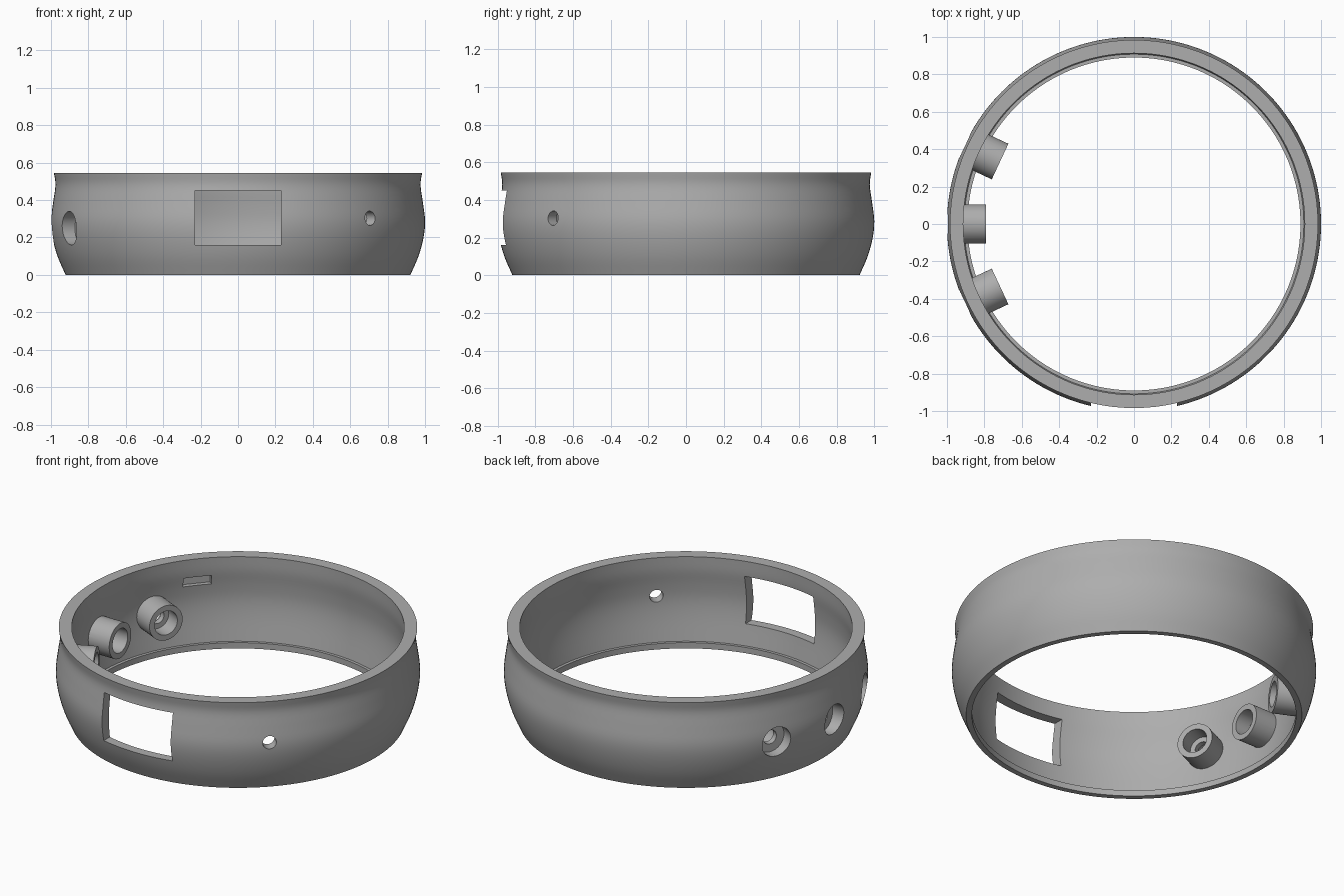
import bpy
import bmesh
import math
from mathutils import Matrix, Vector

cube = bpy.data.objects.get("Cube")
if cube:
    bpy.data.objects.remove(cube, do_unlink=True)

grey = bpy.data.materials.new("plain grey")
grey.use_nodes = True
colour = (0.42, 0.42, 0.42, 1)
grey.diffuse_color = colour
grey.node_tree.nodes["Principled BSDF"].inputs["Base Color"].default_value = colour

SEGMENTS = 160


def add_object(name, bm):
    bmesh.ops.recalc_face_normals(bm, faces=bm.faces[:])
    mesh = bpy.data.meshes.new(name)
    bm.to_mesh(mesh)
    bm.free()
    mesh.materials.append(grey)
    obj = bpy.data.objects.new(name, mesh)
    bpy.context.collection.objects.link(obj)
    return obj


def smooth_curve(points, steps=4):
    """Catmull-Rom curve through the (radius, height) points."""
    p = [Vector(q) for q in points]
    p = [2 * p[0] - p[1]] + p + [2 * p[-1] - p[-2]]
    out = []
    for a, b, c, d in zip(p, p[1:], p[2:], p[3:]):
        for i in range(steps):
            t = i / steps
            out.append(0.5 * (2 * b + (c - a) * t + (2 * a - 5 * b + 4 * c - d) * t ** 2
                              + (3 * b - a - 3 * c + d) * t ** 3))
    return out + [p[-2]]


def lathe(name, profile):
    bm = bmesh.new()
    rings = []
    for i in range(SEGMENTS):
        a = math.tau * i / SEGMENTS
        rings.append([bm.verts.new((r * math.cos(a), r * math.sin(a), z)) for r, z in profile])
    n = len(profile)
    for i, ring in enumerate(rings):
        after = rings[(i + 1) % SEGMENTS]
        for j in range(n):
            k = (j + 1) % n
            bm.faces.new((ring[j], after[j], after[k], ring[k]))
    return add_object(name, bm)


def radial_cylinder(name, angle, height, radius, start, end):
    """Cylinder lying along a radius of the ring."""
    bm = bmesh.new()
    place = (Matrix.Rotation(math.radians(angle), 4, "Z")
             @ Matrix.Translation(((start + end) / 2, 0, height))
             @ Matrix.Rotation(math.pi / 2, 4, "Y"))
    bmesh.ops.create_cone(bm, cap_ends=True, segments=48, radius1=radius, radius2=radius,
                          depth=end - start, matrix=place)
    return add_object(name, bm)


def radial_box(name, angle, centre, size):
    bm = bmesh.new()
    place = (Matrix.Rotation(math.radians(angle), 4, "Z")
             @ Matrix.Translation(centre) @ Matrix.Diagonal((*size, 1)))
    bmesh.ops.create_cube(bm, size=1, matrix=place)
    return add_object(name, bm)


def combine(target, tool, operation):
    mod = target.modifiers.new(operation, "BOOLEAN")
    mod.operation = operation
    mod.solver = "EXACT"
    mod.object = tool
    bpy.context.view_layer.objects.active = target
    bpy.ops.object.modifier_apply(modifier=mod.name)
    bpy.data.objects.remove(tool, do_unlink=True)


# Bulged ring wall with a flared top rim and a small inner lip at the bottom
outer = smooth_curve([(0.922, 0), (0.965, 0.1), (0.992, 0.2), (1, 0.29), (0.988, 0.39),
                      (0.976, 0.48), (0.984, 0.545)])
inner = smooth_curve([(0.913, 0.545), (0.917, 0.46), (0.93, 0.37), (0.937, 0.28),
                      (0.93, 0.18), (0.908, 0.035)])
ring = lathe("ring_body", outer + inner + [Vector((0.89, 0.035)), Vector((0.89, 0))])

# Three sockets on one side, each stepped around a thin drilled web
SOCKET_Z = 0.25
for angle in (155, 180, 205):
    combine(ring, radial_cylinder("socket", angle, SOCKET_Z, 0.105, 0.79, 0.955), "UNION")
    for radius, start, end in ((0.09, 0.92, 1.1), (0.072, 0.7, 0.885), (0.042, 0.8, 1)):
        combine(ring, radial_cylinder("socket_bore", angle, SOCKET_Z, radius, start, end),
                "DIFFERENCE")

# Front window, small side hole and shallow inner pocket
combine(ring, radial_box("window_cut", -90, (0.95, 0, 0.305), (0.4, 0.46, 0.29)), "DIFFERENCE")
combine(ring, radial_cylinder("small_hole", -45, 0.303, 0.038, 0.8, 1.1), "DIFFERENCE")
combine(ring, radial_box("pocket_cut", 139, (0.9, 0, 0.405), (0.11, 0.16, 0.055)), "DIFFERENCE")

# Smooth shading with crisp edges
bpy.ops.object.select_all(action="DESELECT")
ring.select_set(True)
bpy.context.view_layer.objects.active = ring
bpy.ops.object.shade_smooth_by_angle(angle=math.radians(30))
